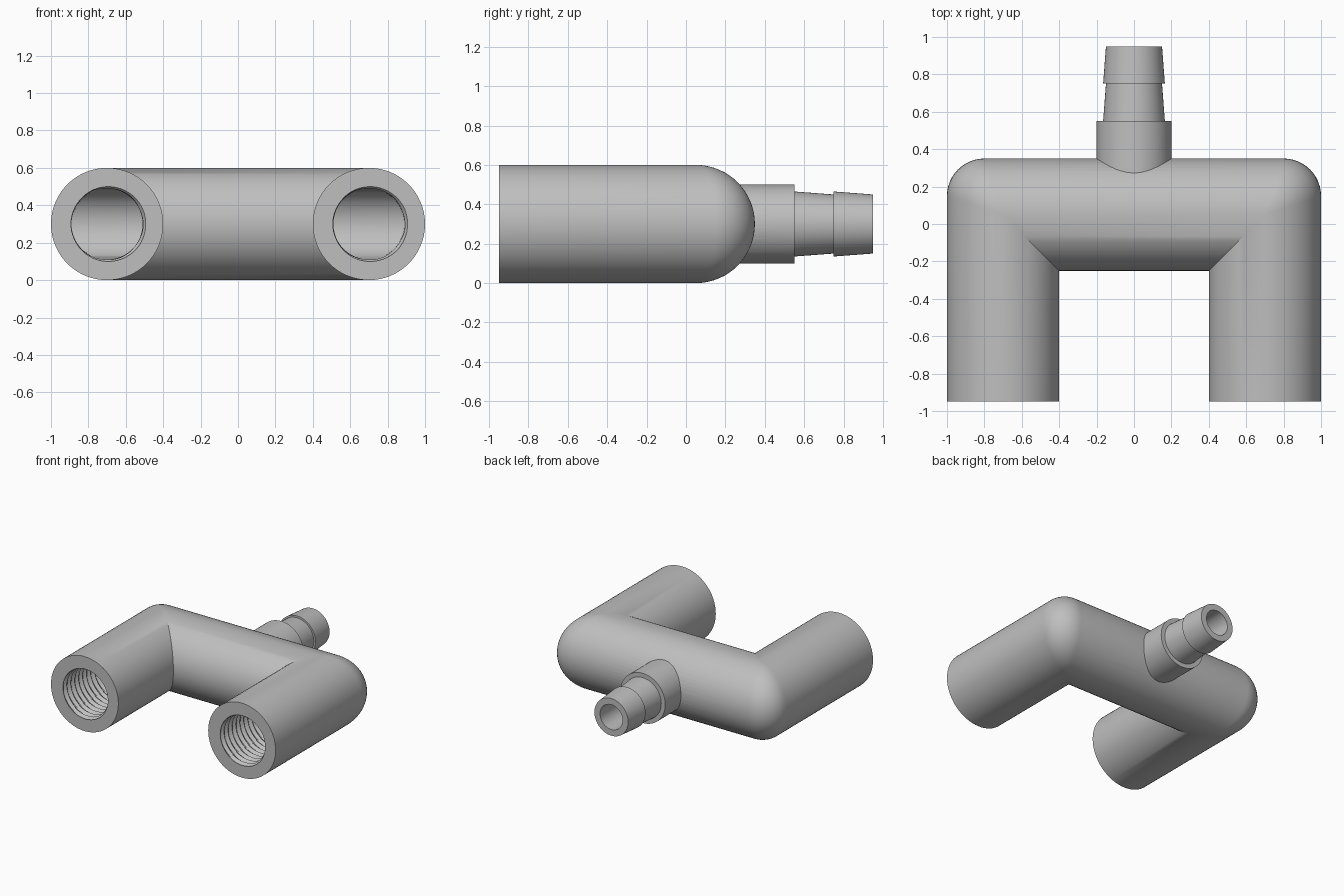
import bpy
import bmesh
import math
from mathutils import Vector

if "Cube" in bpy.data.objects:
    bpy.data.objects.remove(bpy.data.objects["Cube"], do_unlink=True)

SIDES = 64
ARM_X, CROSS_Y, MID_Z = 0.7, 0.05, 0.3
FRONT = -0.95
PITCH, DEPTH, THREAD_END = 0.05, 0.02, -0.35

grey = bpy.data.materials.new("plain grey")
grey.use_nodes = True
colour = (0.52, 0.52, 0.52, 1)
grey.diffuse_color = colour
grey.node_tree.nodes["Principled BSDF"].inputs["Base Color"].default_value = colour


def finish(bm, name):
    bmesh.ops.remove_doubles(bm, verts=bm.verts, dist=1e-5)
    bmesh.ops.triangulate(bm, faces=bm.faces)
    bmesh.ops.recalc_face_normals(bm, faces=bm.faces)
    mesh = bpy.data.meshes.new(name)
    bm.to_mesh(mesh)
    bm.free()
    mesh.materials.append(grey)
    obj = bpy.data.objects.new(name, mesh)
    bpy.context.collection.objects.link(obj)
    return obj


def skin(rings, name):
    """Closed solid through a list of equal rings, capped at both ends."""
    bm = bmesh.new()
    loops = [[bm.verts.new(p) for p in ring] for ring in rings]
    for a, b in zip(loops, loops[1:]):
        for i in range(SIDES):
            j = (i + 1) % SIDES
            bm.faces.new((a[i], a[j], b[j], b[i]))
    bm.faces.new(loops[0])
    bm.faces.new(loops[-1])
    return finish(bm, name)


ANGLES = [math.tau * i / SIDES for i in range(SIDES)]


def thread_depth(side, t, y):
    """Right-handed V groove, continuous around the bore."""
    turn = t if side > 0 else math.pi - t
    phase = ((y - FRONT) / PITCH + turn / math.tau) % 1
    return DEPTH * abs(2 * phase - 1)


def arm_ring(side, y, radius, threaded):
    ring = []
    for t in ANGLES:
        r = radius + (thread_depth(side, t, y) if threaded else 0)
        ring.append((side * (ARM_X + r * math.cos(t)), y, MID_Z + r * math.sin(t)))
    return ring


def elbow_ring(side, radius, fillet, f):
    """Mitred corner, its outer edge rounded by a rolling ball."""
    ring = []
    for t in ANGLES:
        c, s = math.cos(t), math.sin(t)
        if c > 1e-6:
            k = radius - fillet
            p = Vector((k * c, k * c, k * s))
            p += fillet * Vector((c, 0, s)).slerp(Vector((0, c, s)), f)
        else:
            p = Vector((radius * c, radius * c, radius * s))
        ring.append((side * (ARM_X + p.x), CROSS_Y + p.y, MID_Z + p.z))
    return ring


def u_tube(name, radius, fillet, arm_ys, threaded=False):
    steps = 12 if fillet else 1

    def half(side):
        rings = [arm_ring(side, y, radius, threaded and y < THREAD_END) for y in arm_ys]
        return rings + [elbow_ring(side, radius, fillet, i / steps) for i in range(steps + 1)]

    return skin(half(-1) + half(1)[::-1], name)


def turned(name, profile):
    """Solid of revolution about the y axis from (radius, y) points."""
    return skin([[(r * math.cos(t), y, MID_Z + r * math.sin(t)) for t in ANGLES]
                 for r, y in profile], name)


def combine(target, tool, operation):
    mod = target.modifiers.new(operation.lower(), 'BOOLEAN')
    mod.operation = operation
    mod.solver = 'EXACT'
    mod.object = tool
    bpy.context.view_layer.objects.active = target
    bpy.ops.object.modifier_apply(modifier=mod.name)
    bpy.data.objects.remove(tool, do_unlink=True)


# U-shaped body
body = u_tube("manifold_body", 0.3, 0.2, [FRONT])

# Hose barb on the back
barb = turned("hose_barb", [(0.2, 0.1), (0.2, 0.55), (0.165, 0.55), (0.15, 0.75),
                            (0.165, 0.75), (0.15, 0.95)])
combine(body, barb, 'UNION')

# Inner channel with threaded ports
start = FRONT - 0.02
step = PITCH / 6
count = round((THREAD_END - start) / step)
channel = u_tube("channel_cutter", 0.19, 0,
                 [start + step * i for i in range(count + 1)], threaded=True)
combine(body, channel, 'DIFFERENCE')

# Bore through the barb
bore = turned("bore_cutter", [(0.1, 0.1), (0.1, 1.0)])
combine(body, bore, 'DIFFERENCE')

# Smooth walls, crisp rims
bpy.ops.object.select_all(action='DESELECT')
body.select_set(True)
bpy.context.view_layer.objects.active = body
bpy.ops.object.shade_smooth_by_angle(angle=math.radians(30))
